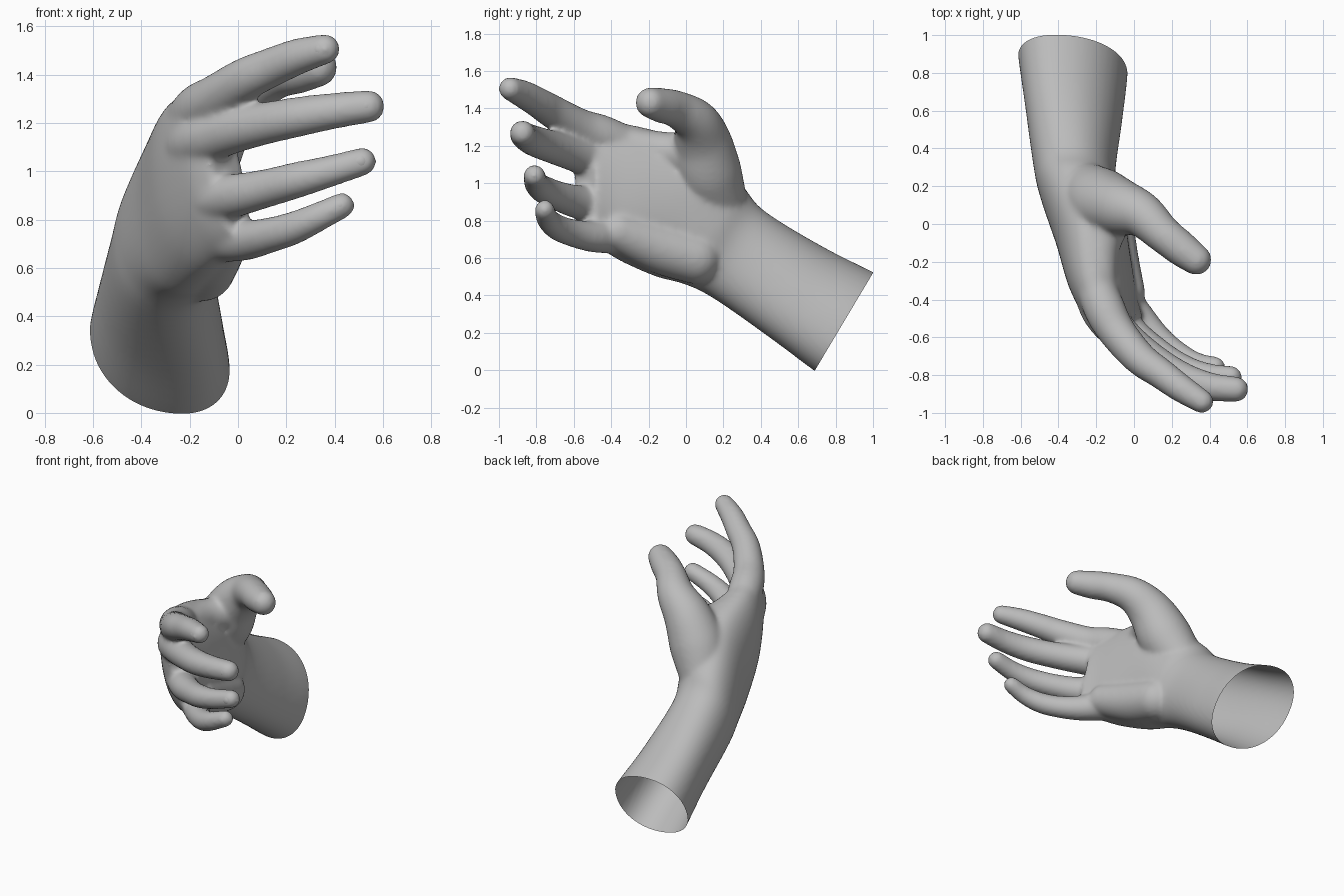
import bpy, bmesh, math
from mathutils import Vector as V

if "Cube" in bpy.data.objects:
    bpy.data.objects.remove(bpy.data.objects["Cube"])

skin = bpy.data.materials.new("plain grey")
skin.use_nodes = True
skin.diffuse_color = (0.5, 0.5, 0.5, 1)
skin.node_tree.nodes["Principled BSDF"].inputs["Base Color"].default_value = (0.5, 0.5, 0.5, 1)


def spline(keys, steps):
    """Catmull-Rom through tuples of numbers."""
    pts = [keys[0]] + keys + [keys[-1]]
    out = []
    for i in range(1, len(pts) - 2):
        for s in range(steps):
            t = s / steps
            out.append([b + t * (c - a) / 2 + t * t * (2 * a - 5 * b + 4 * c - d) / 2
                        + t ** 3 * (3 * b - a - 3 * c + d) / 2
                        for a, b, c, d in zip(*pts[i - 1:i + 3])])
    return out + [list(keys[-1])]


def skin_rings(bm, rings):
    rows = [[bm.verts.new(p) for p in ring] for ring in rings]
    n = len(rows[0])
    for a, b in zip(rows, rows[1:]):
        for i in range(n):
            bm.faces.new((a[i], a[(i + 1) % n], b[(i + 1) % n], b[i]))
    bm.faces.new(rows[0][::-1])
    bm.faces.new(rows[-1])


def limb(bm, keys, n=24):
    """Round tube through (x, y, z, radius) keys with ball ends."""
    path = spline(keys, 6)
    rings = []
    for i, p in enumerate(path):
        c = V(p[:3])
        d = V(path[min(i + 1, len(path) - 1)][:3]) - V(path[max(i - 1, 0)][:3])
        u = d.cross(V((0, 0.2, 1))).normalized()
        w = d.cross(u).normalized()
        rings.append([c + p[3] * (u * math.cos(k * math.tau / n) + w * math.sin(k * math.tau / n))
                      for k in range(n)])
    skin_rings(bm, rings)
    for p in (path[0], path[-1]):
        ball = bmesh.ops.create_uvsphere(bm, u_segments=20, v_segments=12, radius=p[3])
        bmesh.ops.translate(bm, verts=ball["verts"], vec=V(p[:3]))


bm = bmesh.new()

# Forearm and palm: centre, half width towards the thumb, half depth towards the palm
sections = [
    (-.325, .98, .18, -.035, .16, .265, .29, -.04, -.03),
    (-.325, .845, .26, -.035, .155, .26, .287, -.04, -.03),
    (-.32, .6, .41, -.035, .135, .245, .255, -.02, -.03),
    (-.315, .28, .62, -.03, .135, .235, .213, 0, 0),
    (-.28, .14, .73, -.03, .15, .27, .215, 0, 0),
    (-.23, -.05, .85, -.02, .11, .35, .19, .03, 0),
    (-.175, -.29, .94, -.05, .05, .36, .16, .06, 0),
    (-.11, -.46, .99, -.06, 0, .335, .11, .07, 0),
    (-.04, -.54, .98, -.06, 0, .28, .065, .06, 0),
]


def squarish(a):
    c, s = math.cos(a), math.sin(a)
    return [math.copysign(abs(v) ** 0.92, v) for v in (c, s)]


rings = []
for s in spline(sections, 6):
    c, w, t = V(s[:3]), V(s[3:6]), V(s[6:])
    rings.append([c + w * p + t * q for p, q in (squarish(k * math.tau / 40) for k in range(40))])
skin_rings(bm, rings)

# Fingers, each starting inside the palm
fingers = {
    "index": [(-.23, -.25, 1.17, .1), (-.16, -.44, 1.25, .11), (-.09, -.57, 1.3, .1), (.03, -.71, 1.38, .09),
              (.14, -.79, 1.43, .082), (.25, -.87, 1.475, .075), (.36, -.94, 1.505, .063)],
    "middle": [(-.25, -.25, 1.06, .1), (-.17, -.46, 1.12, .11), (-.05, -.6, 1.16, .097), (.1, -.72, 1.195, .088),
               (.25, -.81, 1.225, .083), (.4, -.86, 1.25, .075), (.54, -.875, 1.268, .068)],
    "ring": [(-.22, -.25, .88, .1), (-.13, -.44, .88, .1), (-.01, -.58, .9, .09), (.12, -.68, .93, .08),
             (.25, -.76, .965, .075), (.38, -.8, 1, .066), (.515, -.81, 1.04, .059)],
    "little": [(-.15, -.2, .71, .11), (-.07, -.38, .72, .1), (.03, -.5, .715, .085), (.13, -.61, .735, .074),
               (.23, -.69, .765, .069), (.33, -.74, .81, .061), (.43, -.755, .858, .054)],
    "thumb": [(-.28, .2, .85, .14), (-.18, .12, 1.05, .18), (-.08, .09, 1.22, .155), (.04, .05, 1.33, .122),
              (.15, -.05, 1.395, .1), (.25, -.13, 1.415, .094), (.33, -.19, 1.43, .082)],
}
for keys in fingers.values():
    limb(bm, keys)

# Palm pads: heel below the little finger, and the web beside the thumb
limb(bm, [(-.15, .05, .6, .14), (-.12, -.15, .66, .14), (-.05, -.36, .74, .11)])
limb(bm, [(-.12, .05, 1.15, .12), (-.18, -.12, 1.17, .105), (-.19, -.3, 1.2, .1)])
bmesh.ops.recalc_face_normals(bm, faces=bm.faces)

mesh = bpy.data.meshes.new("hand")
bm.to_mesh(mesh)
bm.free()
hand = bpy.data.objects.new("hand", mesh)
bpy.context.collection.objects.link(hand)

# Fuse the parts into one soft skin
remesh = hand.modifiers.new("fuse", "REMESH")
remesh.mode = "VOXEL"
remesh.voxel_size = 0.013
smooth = hand.modifiers.new("soften", "SMOOTH")
smooth.factor = 0.5
smooth.iterations = 16
fused = bpy.data.meshes.new_from_object(hand.evaluated_get(bpy.context.evaluated_depsgraph_get()))
hand.modifiers.clear()
hand.data = fused

# Cut the forearm open
bm = bmesh.new()
bm.from_mesh(fused)
bmesh.ops.bisect_plane(bm, geom=bm.verts[:] + bm.edges[:] + bm.faces[:], plane_co=(-.32, .845, .26),
                       plane_no=(0, .52, -.31), clear_outer=True)
bm.to_mesh(fused)
bm.free()
fused.materials.clear()
fused.materials.append(skin)
for f in fused.polygons:
    f.use_smooth = True

# Nails: thin domed plates on the back of each fingertip
for name, keys in fingers.items():
    tip, prev = V(keys[-1][:3]), V(keys[-2][:3])
    r = keys[-1][3]
    along = (tip - prev).normalized()
    back = V((.2, .5, 1)) if name == "thumb" else V((-.2, -1, .1))
    up = (back - along * back.dot(along)).normalized()
    side = up.cross(along)
    bm = bmesh.new()
    bmesh.ops.create_uvsphere(bm, u_segments=20, v_segments=12, radius=1)
    for v in bm.verts:
        x, y, z = v.co
        v.co = (tip + along * r * (.6 * x - .15) + side * y * r * .65
                + up * r * (.84 + .13 * z - .25 * y * y - .15 * max(x, 0) ** 2))
    nail_mesh = bpy.data.meshes.new(name + "_nail")
    bm.to_mesh(nail_mesh)
    bm.free()
    nail_mesh.materials.append(skin)
    for f in nail_mesh.polygons:
        f.use_smooth = True
    bpy.context.collection.objects.link(bpy.data.objects.new(name + "_nail", nail_mesh))
